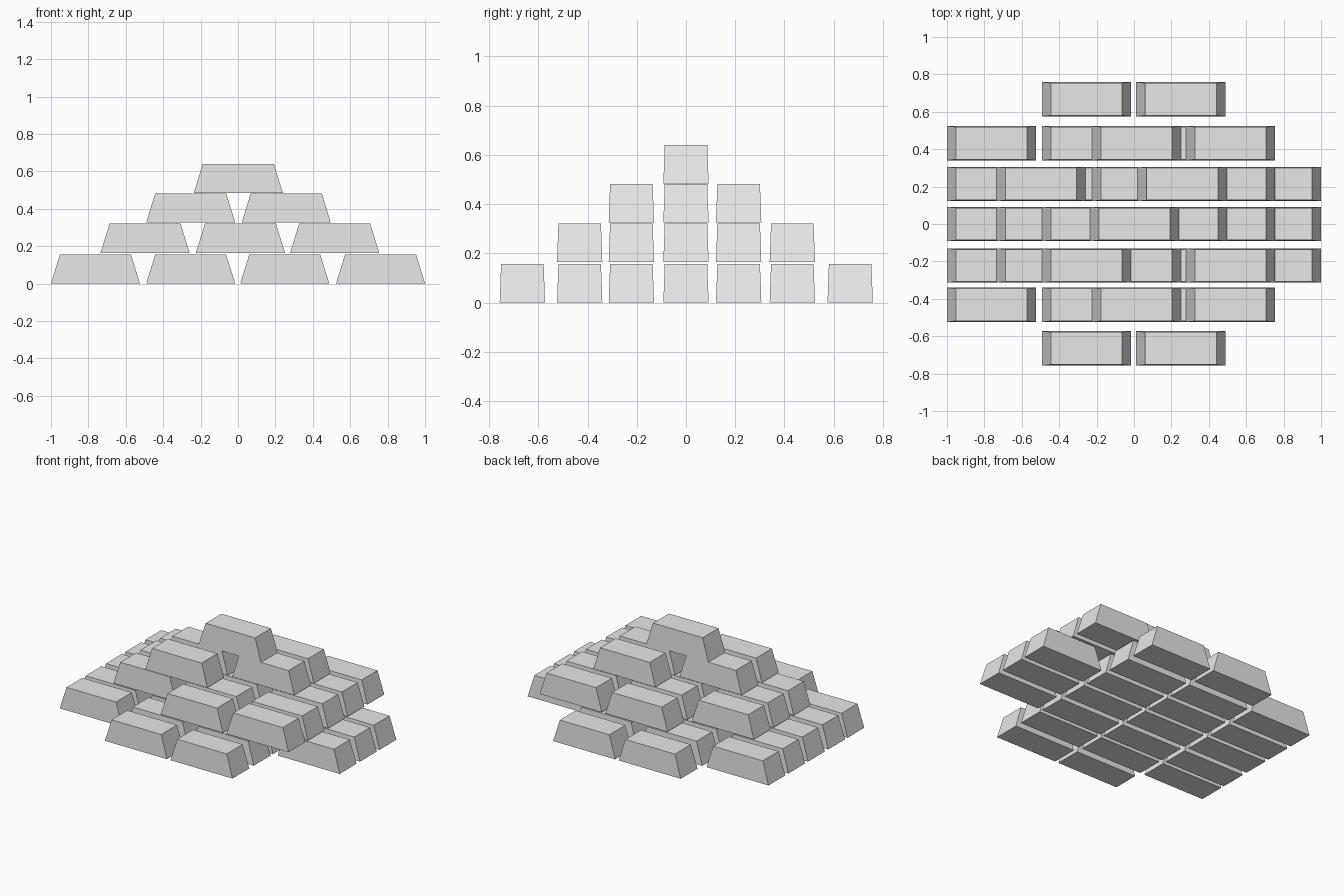
import bpy
import bmesh

cube = bpy.data.objects.get("Cube")
if cube:
    bpy.data.objects.remove(cube, do_unlink=True)

# Plain grey metal
GREY = (0.8, 0.8, 0.8, 1.0)
metal = bpy.data.materials.new("grey_metal")
metal.use_nodes = True
metal.diffuse_color = GREY
metal.node_tree.nodes["Principled BSDF"].inputs["Base Color"].default_value = GREY

# One tapered bar shared by the whole stack
LENGTH, WIDTH, HEIGHT = 0.476, 0.184, 0.156
TOP_LENGTH, TOP_WIDTH = 0.38, 0.173


def make_bar_mesh():
    bm = bmesh.new()
    bmesh.ops.create_cube(bm, size=1)
    for v in bm.verts:
        top = v.co.z > 0
        v.co.x *= TOP_LENGTH if top else LENGTH
        v.co.y *= TOP_WIDTH if top else WIDTH
        v.co.z = HEIGHT if top else 0
    mesh = bpy.data.meshes.new("bar")
    bm.to_mesh(mesh)
    bm.free()
    mesh.materials.append(metal)
    return mesh


bar_mesh = make_bar_mesh()

# Rows run from front to back
ROW_Y = [-0.665, -0.432, -0.222, 0.0, 0.214, 0.432, 0.667]

# Each layer: name, base height, column centres, columns filled in each row
LAYERS = [
    ("bottom", 0.0, [-0.762, -0.253, 0.25, 0.762],
     ["12", "012", "0123", "0123", "0123", "012", "12"]),
    ("second", 0.165, [-0.497, 0.013, 0.517],
     ["", "12", "012", "012", "012", "12", ""]),
    ("third", 0.326, [-0.253, 0.258],
     ["", "", "0", "01", "1", "", ""]),
    ("top", 0.484, [0.002],
     ["", "", "", "0", "", "", ""]),
]

# Stack the bars
for layer, z, columns, rows in LAYERS:
    for row, filled in enumerate(rows):
        for col in map(int, filled):
            name = f"{layer}_bar_row{row + 1}_column{col + 1}"
            bar = bpy.data.objects.new(name, bar_mesh)
            bar.location = (columns[col], ROW_Y[row], z)
            bpy.context.collection.objects.link(bar)
